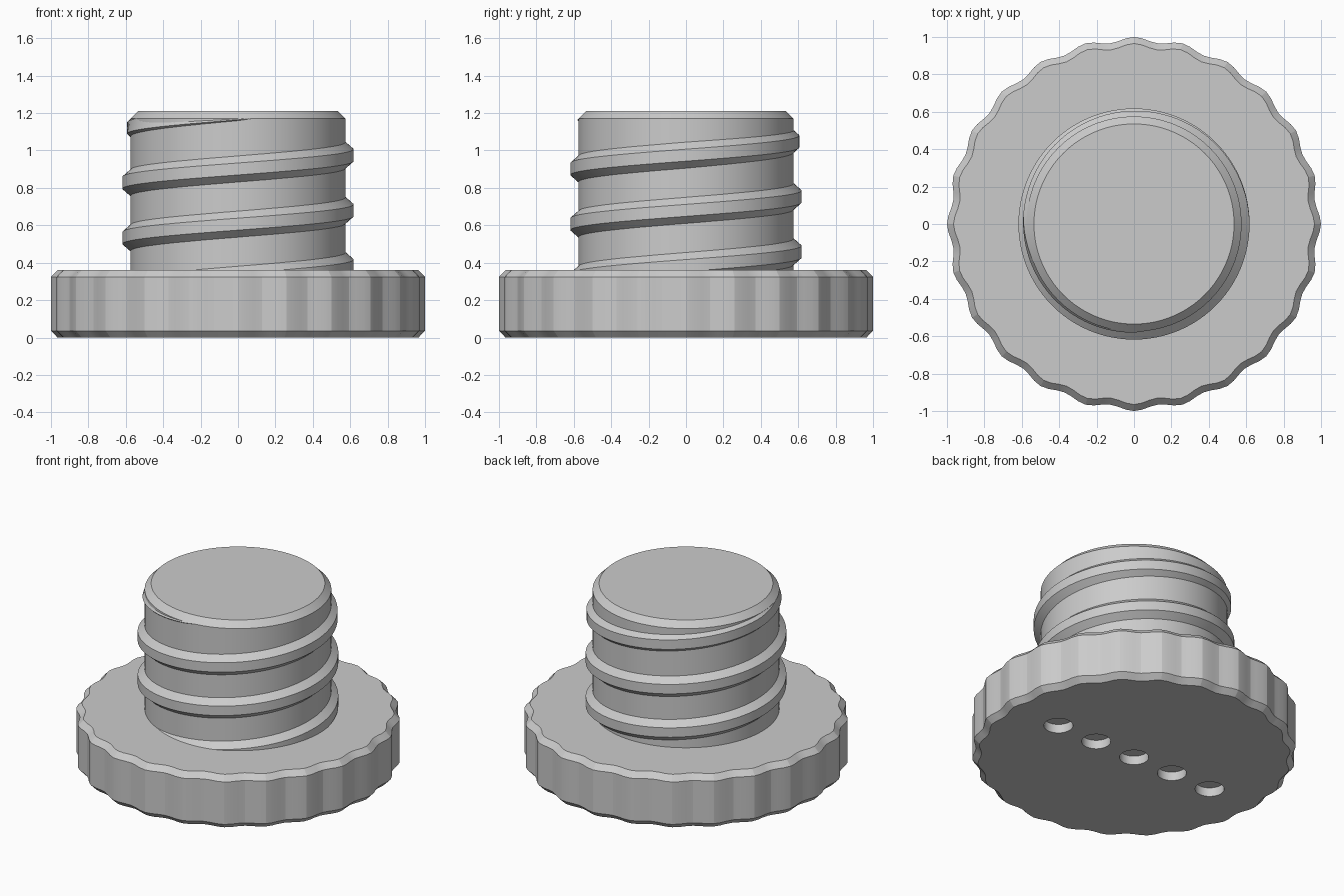
import bpy, bmesh
from math import cos, sin, pi, tau, radians

if "Cube" in bpy.data.objects:
    bpy.data.objects.remove(bpy.data.objects["Cube"], do_unlink=True)

grey = bpy.data.materials.new("plain_grey")
grey.use_nodes = True
grey.diffuse_color = (0.6, 0.6, 0.6, 1)
grey.node_tree.nodes["Principled BSDF"].inputs["Base Color"].default_value = (0.6, 0.6, 0.6, 1)


def finish(name, bm):
    bmesh.ops.recalc_face_normals(bm, faces=bm.faces)
    mesh = bpy.data.meshes.new(name)
    bm.to_mesh(mesh)
    bm.free()
    mesh.materials.append(grey)
    obj = bpy.data.objects.new(name, mesh)
    bpy.context.collection.objects.link(obj)
    return obj


def select(obj):
    bpy.ops.object.select_all(action="DESELECT")
    obj.select_set(True)
    bpy.context.view_layer.objects.active = obj


def smooth(obj, angle=25):
    select(obj)
    bpy.ops.object.shade_smooth_by_angle(angle=radians(angle))


def loft(bm, rings, closed):
    """Skin a list of point rings and cap both ends."""
    loops = [[bm.verts.new(p) for p in ring] for ring in rings]
    for a, b in zip(loops, loops[1:]):
        n = len(a)
        for i in range(n):
            bm.faces.new((a[i], a[(i + 1) % n], b[(i + 1) % n], b[i]))
    if closed:
        bm.faces.new(loops[0])
        bm.faces.new(loops[-1])


def turned(name, profile, count, wave=0.0, lobes=0):
    """Stack rings of (radius, z), with an optional scalloped edge."""
    bm = bmesh.new()
    rings = []
    for r, z in profile:
        ring = []
        for i in range(count):
            a = tau * i / count
            rad = r - wave * (1 - cos(lobes * a)) / 2
            ring.append((rad * cos(a), rad * sin(a), z))
        rings.append(ring)
    loft(bm, rings, True)
    return finish(name, bm)


# Scalloped grip with chamfered rims
grip = turned("scalloped_grip",
              [(0.965, 0), (1, 0.036), (1, 0.324), (0.965, 0.36)],
              24 * 6, wave=0.026, lobes=24)

# Row of shallow round pockets in the underside
bm = bmesh.new()
for i in range(-2, 3):
    made = bmesh.ops.create_cone(bm, cap_ends=True, segments=32,
                                 radius1=0.09, radius2=0.09, depth=0.12)
    bmesh.ops.translate(bm, verts=made["verts"], vec=(0.304 * i, 0, 0))
cutter = finish("pocket_cutter", bm)
cutter.hide_render = True
cut = grip.modifiers.new("pockets", "BOOLEAN")
cut.operation = "DIFFERENCE"
cut.solver = "EXACT"
cut.object = cutter
select(grip)
bpy.ops.object.modifier_apply(modifier=cut.name)
bpy.data.objects.remove(cutter, do_unlink=True)
smooth(grip, 12)

# Cylindrical shank with chamfered top
SHANK, TOP = 0.575, 1.21
shank = turned("shank", [(SHANK, 0.2), (SHANK, TOP - 0.04), (SHANK - 0.04, TOP)], 128)
smooth(shank)

# Right-handed thread that sinks into the shank near the top
PITCH, STEPS = 0.295, 96
section = [(0.56, -0.083), (0.618, -0.032), (0.618, 0.032), (0.56, 0.083)]
rings = []
for i in range(int(-1.5 * STEPS), int(1.8 * STEPS)):
    turn = i / STEPS
    a = tau * turn
    sink = max(0, turn - 1) * 0.05
    ring = []
    for r, dz in section:
        z = min(0.68 + PITCH * turn + dz, TOP - 0.005)
        rad = min(r - sink, SHANK - 0.04 + TOP - z)
        ring.append((rad * cos(a), rad * sin(a), z))
    rings.append(ring)
bm = bmesh.new()
loft(bm, rings, True)
smooth(finish("screw_thread", bm))
